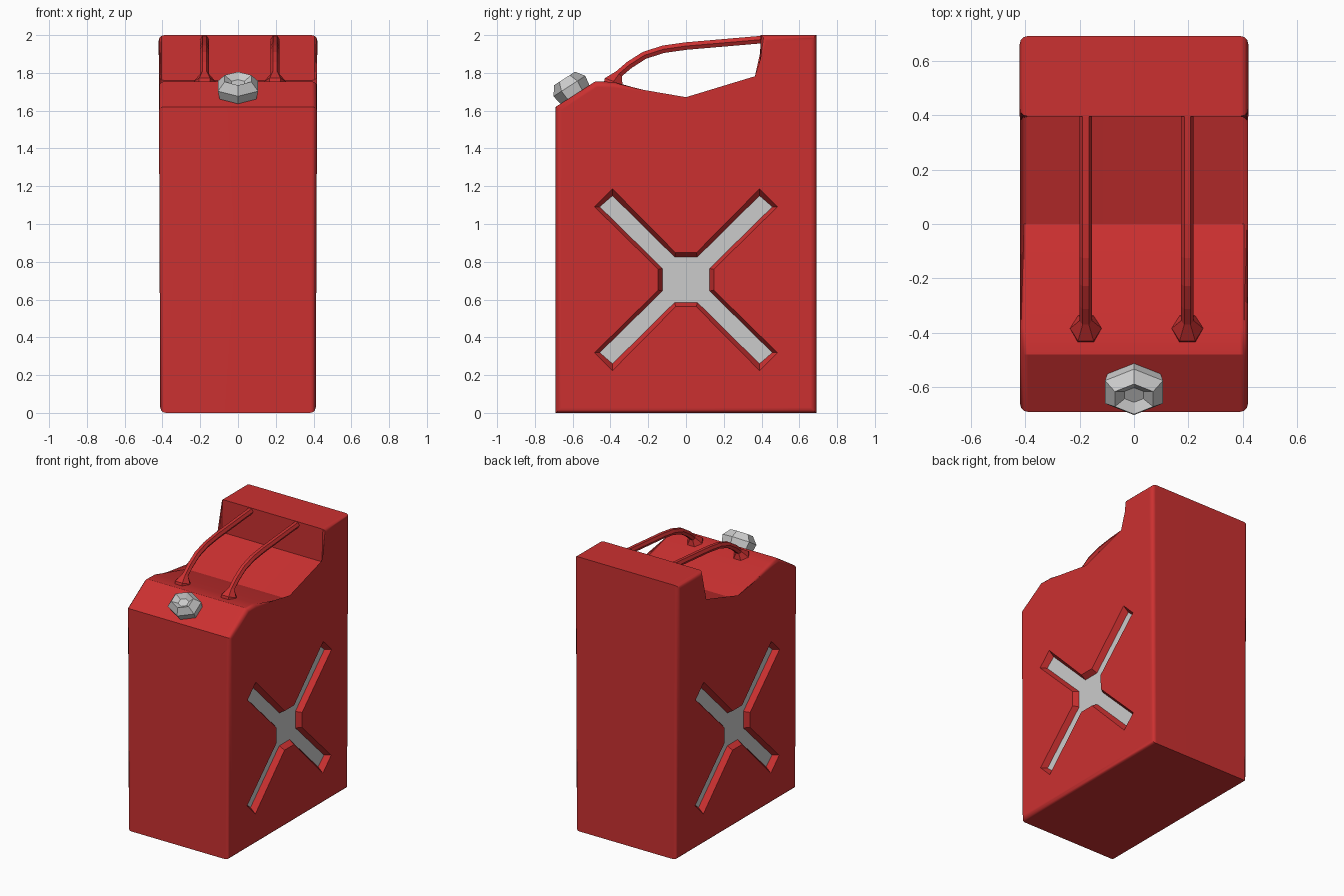
import bpy, bmesh, math
from mathutils import Vector

if "Cube" in bpy.data.objects:
    bpy.data.objects.remove(bpy.data.objects["Cube"])

red = bpy.data.materials.new("red_paint")
red.diffuse_color = (0.6, 0.03, 0.03, 1)
red.use_nodes = True
red.node_tree.nodes["Principled BSDF"].inputs["Base Color"].default_value = red.diffuse_color
grey = bpy.data.materials.new("plain_grey")
grey.diffuse_color = (0.8, 0.8, 0.8, 1)
grey.use_nodes = True
grey.node_tree.nodes["Principled BSDF"].inputs["Base Color"].default_value = grey.diffuse_color


def make_object(name, bm, *mats):
    bmesh.ops.recalc_face_normals(bm, faces=bm.faces)
    me = bpy.data.meshes.new(name)
    bm.to_mesh(me)
    bm.free()
    for m in mats:
        me.materials.append(m)
    ob = bpy.data.objects.new(name, me)
    bpy.context.collection.objects.link(ob)
    return ob


def activate(ob):
    bpy.ops.object.select_all(action='DESELECT')
    ob.select_set(True)
    bpy.context.view_layer.objects.active = ob


def loft(bm, rings):
    """Skin a stack of closed rings and cap both ends."""
    loops = [[bm.verts.new(p) for p in r] for r in rings]
    n = len(loops[0])
    for a, b in zip(loops, loops[1:]):
        for i in range(n):
            bm.faces.new((a[i], a[(i + 1) % n], b[(i + 1) % n], b[i]))
    bm.faces.new(loops[0][::-1])
    bm.faces.new(loops[-1])


# Body: side outline extruded across x, with both side rims rounded
outline = [(-0.69, 0), (0.69, 0), (0.69, 2), (0.395, 2), (0.395, 1.76), (0, 1.64),
           (-0.38, 1.752), (-0.48, 1.755), (-0.69, 1.62)]
bm = bmesh.new()
loft(bm, [[(x, y, z) for y, z in outline] for x in (-0.42, 0.42)])
rims = [e for e in bm.edges if abs(e.verts[0].co.x - e.verts[1].co.x) < 1e-4]
bmesh.ops.bevel(bm, geom=rims, offset=0.03, segments=3, profile=0.5, affect='EDGES')
body = make_object("can_body", bm, red, grey)


# Cross-shaped recess with sloping walls, cut into both sides
def cross(quarter, x):
    ring = []
    for sy, sz in ((1, 1), (-1, 1), (-1, -1), (1, -1)):
        pts = quarter if sy * sz > 0 else quarter[::-1]
        ring += [(x, sy * y, 0.705 + sz * z) for y, z in pts]
    return ring


floor = [(0.125, 0.06), (0.457, 0.386), (0.389, 0.445), (0.06, 0.12)]
mouth = [(0.147, 0.055), (0.484, 0.386), (0.389, 0.481), (0.055, 0.143)]
for s in (-1, 1):
    bm = bmesh.new()
    loft(bm, [cross(floor, 0.38 * s), cross(mouth, 0.42 * s), cross(mouth, 0.5 * s)])
    cutter = make_object("cross_cutter", bm)
    cutter.hide_render = True
    mod = body.modifiers.new("recess", 'BOOLEAN')
    mod.operation, mod.solver, mod.object = 'DIFFERENCE', 'EXACT', cutter
    activate(body)
    bpy.ops.object.modifier_apply(modifier=mod.name)
    bpy.data.objects.remove(cutter)

# Grey recess floors, then a slight taper towards the bottom
me = body.data
for p in me.polygons:
    xs = [me.vertices[i].co.x for i in p.vertices]
    is_floor = max(xs) - min(xs) < 1e-3 and abs(abs(xs[0]) - 0.38) < 1e-3
    p.material_index = 1 if is_floor else 0
for v in me.vertices:
    v.co.x *= 1 - 0.01 * (2 - v.co.z)
activate(body)
bpy.ops.object.shade_smooth_by_angle(angle=math.radians(31))
wn = body.modifiers.new("weighted_normals", 'WEIGHTED_NORMAL')
wn.keep_sharp = True

# Handles: two thin six-sided bars with flared feet
path = [(0.42, 1.978, 1), (0, 1.942, 1), (-0.12, 1.925, 1), (-0.22, 1.893, 1),
        (-0.30, 1.842, 1), (-0.355, 1.795, 1), (-0.383, 1.755, 2.5), (-0.385, 1.735, 2.6)]
for name, x in (("left_handle", -0.177), ("right_handle", 0.196)):
    cu = bpy.data.curves.new(name, 'CURVE')
    cu.dimensions = '3D'
    cu.bevel_depth = 0.023
    cu.bevel_resolution = 1
    cu.use_fill_caps = True
    sp = cu.splines.new('POLY')
    sp.points.add(len(path) - 1)
    for pt, (y, z, r) in zip(sp.points, path):
        pt.co = (x, y, z, 1)
        pt.radius = r
    sp.use_smooth = False
    cu.materials.append(red)
    ob = bpy.data.objects.new(name, cu)
    bpy.context.collection.objects.link(ob)
    activate(ob)
    bpy.ops.object.convert(target='MESH')

# Cap: faceted six-sided plug with a dished top, square to the sloping shoulder
centre = Vector((0, -0.59, 1.688))
along = Vector((0, 0.84, 0.54)).normalized()
up = Vector((0, -0.54, 0.84)).normalized()
rings = []
for h, r in ((-0.02, 0.085), (0.0, 0.092), (0.05, 0.1), (0.098, 0.066), (0.07, 0.032)):
    rings.append([centre + up * h + along * (r * math.cos(a)) + Vector((1.23 * r * math.sin(a), 0, 0))
                  for a in (i * math.pi / 3 for i in range(6))])
bm = bmesh.new()
loft(bm, rings)
make_object("filler_cap", bm)
